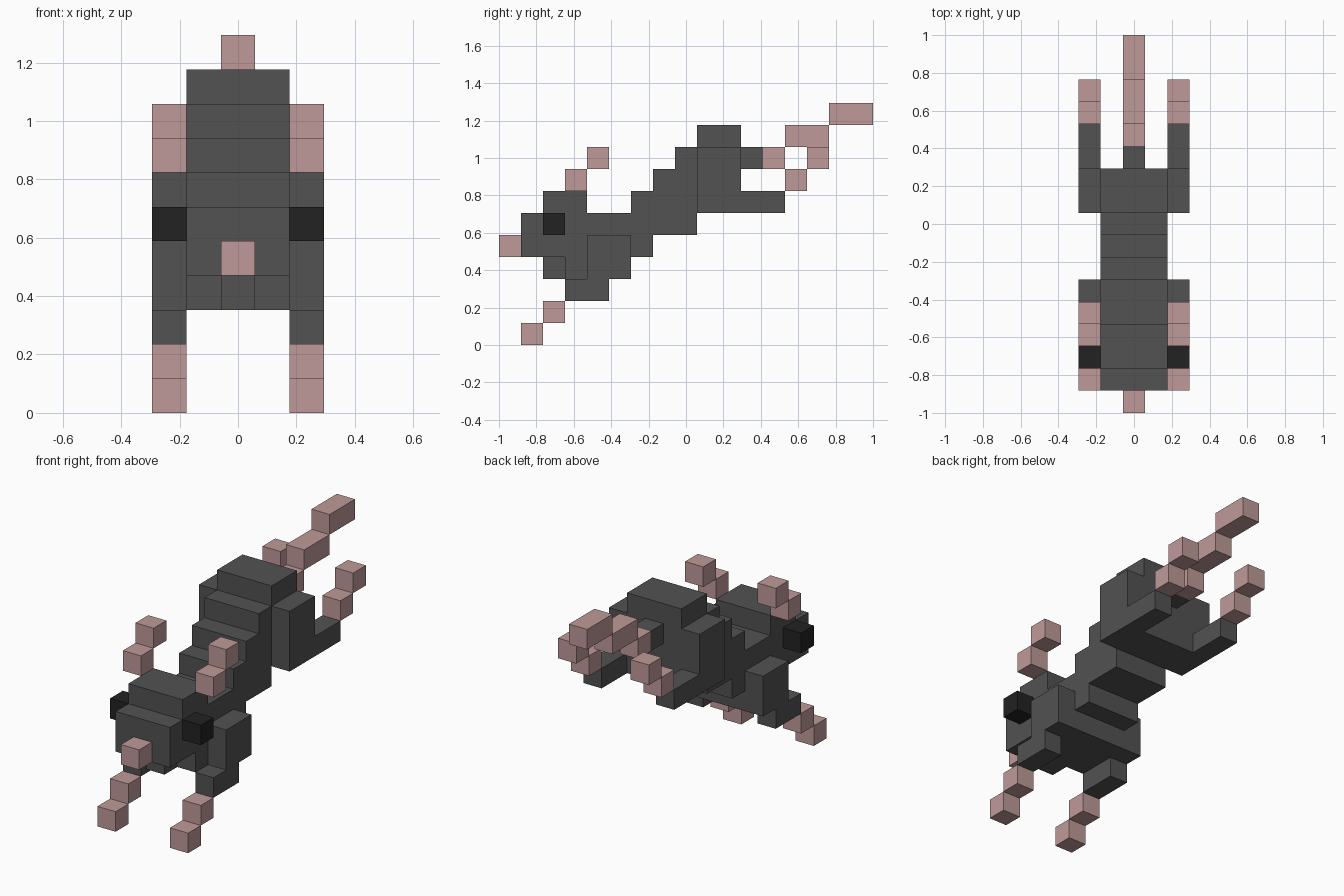
import bpy

cube = bpy.data.objects.get("Cube")
if cube:
    bpy.data.objects.remove(cube, do_unlink=True)

U = 2 / 17  # size of one block


def material(name, rgb):
    m = bpy.data.materials.new(name)
    m.use_nodes = True
    m.diffuse_color = (*rgb, 1)
    bsdf = next(n for n in m.node_tree.nodes if n.type == 'BSDF_PRINCIPLED')
    bsdf.inputs["Base Color"].default_value = (*rgb, 1)
    bsdf.inputs["Roughness"].default_value = 0.9
    return m


GREY = material("dark_grey_fur", (0.084, 0.084, 0.084))
PINK = material("pink_skin", (0.515, 0.323, 0.314))
BLACK = material("black_eye", (0.016, 0.016, 0.016))


def extrude(name, profile, x0, x1, mat):
    """Extrude a side profile (counter-clockwise, in blocks) from x0 to x1."""
    n = len(profile)
    verts = [(x * U, y * U - 1, z * U) for x in (x0, x1) for y, z in profile]
    faces = [tuple(range(n))[::-1], tuple(range(n, 2 * n))]
    faces += [(i, (i + 1) % n, n + (i + 1) % n, n + i) for i in range(n)]
    mesh = bpy.data.meshes.new(name)
    mesh.from_pydata(verts, [], faces)
    mesh.materials.append(mat)
    obj = bpy.data.objects.new(name, mesh)
    bpy.context.collection.objects.link(obj)
    return obj


def block(name, y, z, x0, x1, mat, length=1):
    """A box one block tall, starting at block y, z."""
    outline = [(y, z), (y + length, z), (y + length, z + 1), (y, z + 1)]
    return extrude(name, outline, x0, x1, mat)


# Head and torso, one stepped profile
body = [(1, 4), (3, 4), (3, 3), (6, 3), (6, 4), (7, 4), (7, 5), (9, 5),
        (9, 6), (11, 6), (11, 10), (9, 10), (9, 9), (8, 9), (8, 8), (7, 8),
        (7, 7), (6, 7), (6, 6), (4, 6), (4, 7), (2, 7), (2, 6), (1, 6)]
extrude("head_and_body", body, -1.5, 1.5, GREY)
block("chin", 2, 3, -0.5, 0.5, GREY)
block("nose", 0, 4, -0.5, 0.5, PINK)

# Tail
block("tail_root", 11, 8, -0.5, 0.5, GREY)
block("tail_base", 12, 8, -0.5, 0.5, PINK)
block("tail_middle", 13, 9, -0.5, 0.5, PINK, 2)
block("tail_tip", 15, 10, -0.5, 0.5, PINK, 2)

# Paired parts
front_leg = [(3, 2), (5, 2), (5, 3), (6, 3), (6, 5), (4, 5), (4, 3), (3, 3)]
hind_leg = [(9, 6), (13, 6), (13, 7), (11, 7), (11, 9), (9, 9)]
pairs = [("eye", 2, 5, BLACK), ("ear_base", 3, 7, PINK), ("ear_tip", 4, 8, PINK),
         ("front_paw", 2, 1, PINK), ("front_toe", 1, 0, PINK),
         ("hind_paw", 13, 7, PINK), ("hind_toe", 14, 8, PINK)]
for side, x0 in (("left", 1.5), ("right", -2.5)):
    extrude(f"{side}_front_leg", front_leg, x0, x0 + 1, GREY)
    extrude(f"{side}_hind_leg", hind_leg, x0, x0 + 1, GREY)
    for part, y, z, mat in pairs:
        block(f"{side}_{part}", y, z, x0, x0 + 1, mat)
